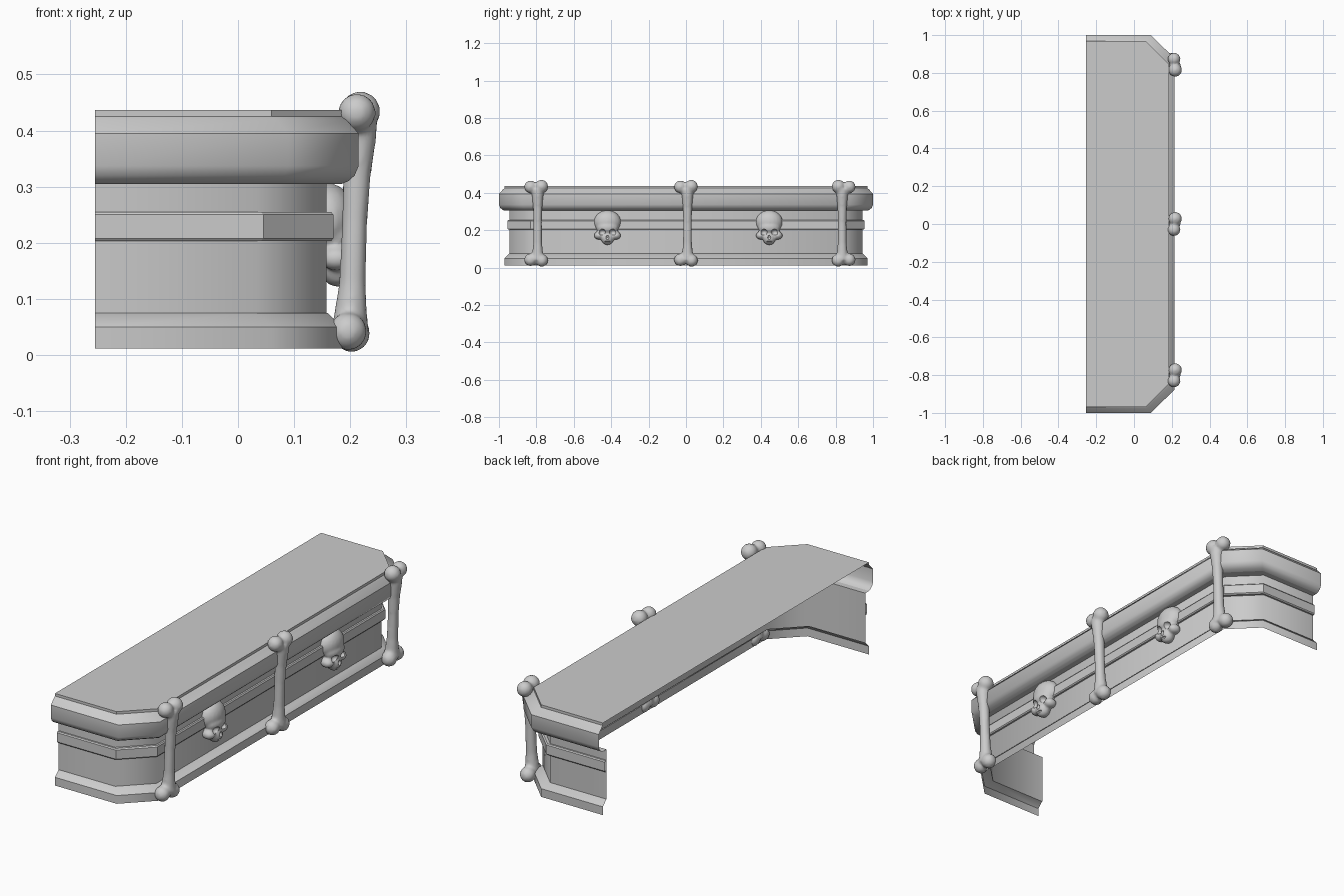
import bpy, bmesh, math
from mathutils import Vector, Matrix

if "Cube" in bpy.data.objects:
    bpy.data.objects.remove(bpy.data.objects["Cube"])


def finish(name, bm, angle):
    me = bpy.data.meshes.new(name)
    bm.to_mesh(me)
    bm.free()
    ob = bpy.data.objects.new(name, me)
    bpy.context.collection.objects.link(ob)
    shade(me, angle)
    return ob


def shade(me, angle):
    if angle:
        me.shade_smooth()
        me.set_sharp_from_angle(angle=math.radians(angle))
    else:
        me.shade_flat()


def plan(d):
    # Half outline with chamfered corners, moved inward by d
    half = [(-0.255, -(1 - d)), (0.09 - d, -(1 - d)), (0.215 - d, -(0.876 - d))]
    return half + [(x, -y) for x, y in reversed(half)]


def sweep(name, profile, angle, cap=False):
    # Profile of (inset, height) points carried round the outline
    bm = bmesh.new()
    rows = [[bm.verts.new((x, y, z)) for x, y in plan(d)] for d, z in profile]
    for a, b in zip(rows, rows[1:]):
        for i in range(len(a) - 1):
            bm.faces.new((a[i], a[i + 1], b[i + 1], b[i]))
    if cap:
        bm.faces.new(rows[-1])
    return finish(name, bm, angle)


def apply_mods(ob, angle):
    dg = bpy.context.evaluated_depsgraph_get()
    me = bpy.data.meshes.new_from_object(ob.evaluated_get(dg))
    ob.modifiers.clear()
    ob.data = me
    shade(me, angle)


def fuse(ob, voxel, iterations):
    r = ob.modifiers.new("fuse", 'REMESH')
    r.mode = 'VOXEL'
    r.voxel_size = voxel
    s = ob.modifiers.new("soften", 'SMOOTH')
    s.factor = 0.5
    s.iterations = iterations


def ball(bm, c, r, seg=20):
    m = Matrix.Translation(c) @ Matrix.Diagonal((*r, 1))
    bmesh.ops.create_uvsphere(bm, u_segments=seg, v_segments=seg // 2 + 2, radius=1, matrix=m)


# Coffin body
sweep("plinth", [(0.03, 0.012), (0.03, 0.05)], 50)
sweep("plinth_slope", [(0.03, 0.05), (0.055, 0.075), (0.057, 0.075)], 50)
sweep("wall", [(0.057, 0.075), (0.057, 0.305)], 50)
sweep("wall_band", [(0.057, 0.203), (0.049, 0.203), (0.045, 0.208), (0.045, 0.25),
                    (0.049, 0.255), (0.057, 0.255)], 0)

# Lid
sweep("lid_underside", [(0.057, 0.305), (0.03, 0.305)], 0)
sweep("lid_rim", [(0.03, 0.305), (0.018, 0.310), (0.007, 0.320), (0.0, 0.337), (0.0, 0.395)], 50)
sweep("lid_slope", [(0.0, 0.395), (0.022, 0.419), (0.03, 0.425)], 50)
sweep("lid_top", [(0.03, 0.425), (0.03, 0.437)], 0, cap=True)


# Upright bones
def bone(name, y, flip):
    bm = bmesh.new()
    shaft = [(0.199, 0.04, 0.034), (0.201, 0.08, 0.029), (0.204, 0.13, 0.024),
             (0.208, 0.24, 0.023), (0.212, 0.32, 0.025), (0.216, 0.38, 0.030), (0.216, 0.42, 0.033)]
    rings = []
    for x, z, r in shaft:
        rings.append([bm.verts.new((x + r * math.cos(a), y + r * math.sin(a), z))
                      for a in (i * math.tau / 16 for i in range(16))])
    for a, b in zip(rings, rings[1:]):
        for i in range(16):
            j = (i + 1) % 16
            bm.faces.new((a[i], a[j], b[j], b[i]))
    bm.faces.new(rings[0][::-1])
    bm.faces.new(rings[-1])
    for x, dy, z, r in [(0.212, -0.038, 0.432, 0.034), (0.218, 0.02, 0.434, 0.036),
                        (0.196, -0.038, 0.042, 0.034), (0.202, 0.022, 0.039, 0.034)]:
        ball(bm, (x, y + dy * flip, z), (r, r, r))
    ob = finish(name, bm, 180)
    fuse(ob, 0.007, 5)
    apply_mods(ob, 180)


bone("bone_front", -0.793, 1)
bone("bone_middle", 0.008, 1)
bone("bone_back", 0.835, -1)


# Skull ornaments
def skull(name, y):
    bm = bmesh.new()
    ball(bm, (0.158, y, 0.243), (0.053, 0.073, 0.064))
    ball(bm, (0.175, y, 0.215), (0.040, 0.060, 0.040))
    ball(bm, (0.178, y, 0.158), (0.032, 0.035, 0.037))
    for s in (-1, 1):
        ball(bm, (0.176, y + s * 0.046, 0.172), (0.030, 0.026, 0.022))
    ob = finish(name, bm, 180)
    fuse(ob, 0.006, 4)
    apply_mods(ob, 180)
    # Eye sockets, nose and mouth hollow
    cuts = bmesh.new()
    for s in (-1, 1):
        ball(cuts, (0.213, y + s * 0.029, 0.189), (0.027, 0.020, 0.018), 16)
    ball(cuts, (0.212, y, 0.162), (0.014, 0.009, 0.013), 12)
    ball(cuts, (0.208, y, 0.138), (0.012, 0.022, 0.005), 12)
    cutter = finish("skull_cutter", cuts, 180)
    cutter.hide_render = True
    b = ob.modifiers.new("hollows", 'BOOLEAN')
    b.operation = 'DIFFERENCE'
    b.object = cutter
    apply_mods(ob, 40)
    bpy.data.objects.remove(cutter)


skull("skull_front", -0.42)
skull("skull_back", 0.445)
